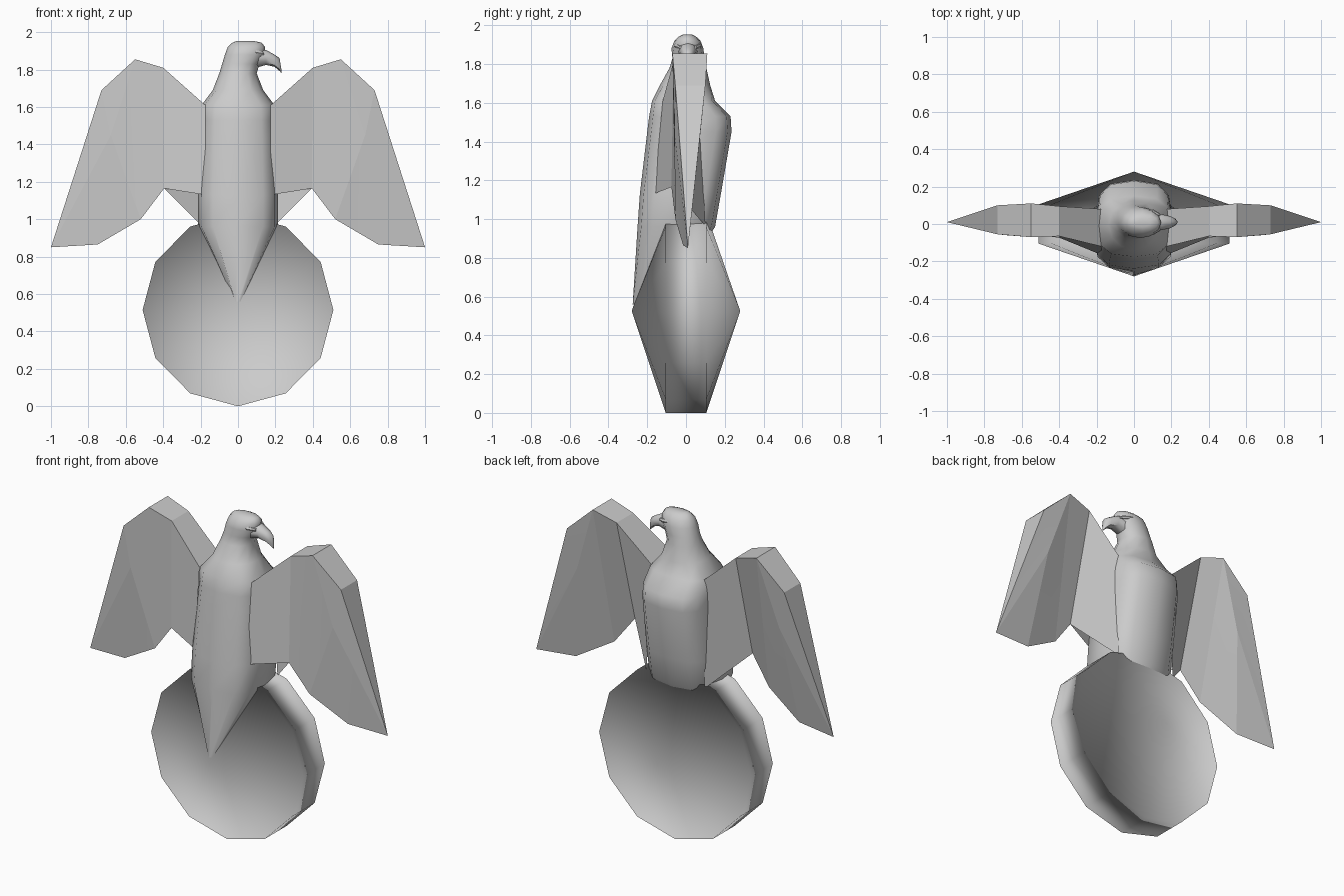
import bpy
import bmesh
from math import sin, cos, pi, radians

if "Cube" in bpy.data.objects:
    bpy.data.objects.remove(bpy.data.objects["Cube"])

stone = bpy.data.materials.new("stone grey")
stone.use_nodes = True
GREY = (0.6, 0.6, 0.6, 1)
stone.diffuse_color = GREY
stone.node_tree.nodes["Principled BSDF"].inputs["Base Color"].default_value = GREY


def finish(bm, name, angle, inward=()):
    """Turn a bmesh into a shaded object; angle None means fully smooth."""
    bmesh.ops.recalc_face_normals(bm, faces=bm.faces)
    if inward:
        bmesh.ops.reverse_faces(bm, faces=inward)
    mesh = bpy.data.meshes.new(name)
    bm.to_mesh(mesh)
    bm.free()
    mesh.materials.append(stone)
    obj = bpy.data.objects.new(name, mesh)
    bpy.context.collection.objects.link(obj)
    bpy.ops.object.select_all(action="DESELECT")
    obj.select_set(True)
    bpy.context.view_layer.objects.active = obj
    if angle is None:
        bpy.ops.object.shade_smooth()
    else:
        bpy.ops.object.shade_smooth_by_angle(angle=radians(angle))


def loft(name, rings, angle):
    """Skin a list of equal closed rings and cap both ends."""
    bm = bmesh.new()
    loops = [[bm.verts.new(p) for p in ring] for ring in rings]
    n = len(loops[0])
    for a, b in zip(loops, loops[1:]):
        for i in range(n):
            j = (i + 1) % n
            bm.faces.new((a[i], a[j], b[j], b[i]))
    bm.faces.new(loops[0])
    bm.faces.new(loops[-1])
    finish(bm, name, angle)


def rounded(t, power):
    """Point on a squared-off unit circle."""
    c, s = cos(t), sin(t)
    return (abs(c) ** power * (1 if c > 0 else -1),
            abs(s) ** power * (1 if s > 0 else -1))


# Twelve-sided orb: a shallow cone on each face; the reversed rim gives dished shading
bm = bmesh.new()
rims = []
for y in (-0.105, 0.105):
    rims.append([bm.verts.new((0.51 * sin(i * pi / 6), y, 0.515 - 0.515 * cos(i * pi / 6)))
                 for i in range(12)])
front, back = rims
hubs = [bm.verts.new((0, y, 0.525)) for y in (-0.28, 0.28)]
rim_faces = []
for i in range(12):
    j = (i + 1) % 12
    rim_faces.append(bm.faces.new((front[i], front[j], back[j], back[i])))
    for rim, hub in zip(rims, hubs):
        bm.faces.new((rim[i], rim[j], hub))
finish(bm, "orb", None, rim_faces)

# Body, neck and head: height, centre x, half width, front y, back y
levels = [
    (0.56, 0, 0.02, -0.275, -0.10),
    (0.96, 0, 0.215, -0.25, 0.15),
    (1.13, 0, 0.215, -0.238, 0.18),
    (1.45, 0, 0.205, -0.20, 0.235),
    (1.53, 0, 0.20, -0.19, 0.23),
    (1.61, 0, 0.195, -0.175, 0.15),
    (1.69, 0, 0.135, -0.135, 0.125),
    (1.78, 0, 0.10, -0.085, 0.105),
    (1.83, 0.015, 0.10, -0.07, 0.095),
    (1.88, 0.035, 0.105, -0.075, 0.09),
    (1.92, 0.045, 0.10, -0.06, 0.075),
    (1.943, 0.048, 0.08, -0.035, 0.05),
    (1.952, 0.04, 0.05, -0.015, 0.03),
]
rings = []
for z, cx, hw, yf, yb in levels:
    power = 0.68 if z < 1.65 else 0.95
    pts = [rounded(i * pi / 6, power) for i in range(12)]
    rings.append([(cx + hw * c, (yf + yb) / 2 + (yb - yf) / 2 * s, z) for c, s in pts])
loft("body_and_head", rings, 60)

# Hooked beak: x, bottom z, top z, half thickness
beak = [(0.08, 1.805, 1.92, 0.055), (0.15, 1.825, 1.905, 0.042),
        (0.195, 1.815, 1.88, 0.032), (0.222, 1.793, 1.862, 0.018),
        (0.232, 1.782, 1.80, 0.004)]
rings = []
for x, lo, hi, w in beak:
    pts = [rounded(i * pi / 4, 0.9) for i in range(8)]
    rings.append([(x, 0.01 + w * c, (lo + hi) / 2 + (hi - lo) / 2 * s) for c, s in pts])
loft("beak", rings, 50)

# Brow ridges over the eyes
for side, label in ((-1, "right"), (1, "left")):
    rings = []
    for x, y, z, r in ((0.05, 0.062, 1.90, 0.006), (0.10, 0.056, 1.892, 0.014),
                       (0.14, 0.038, 1.885, 0.008)):
        rings.append([(x, 0.01 + side * y + r * cos(k * pi / 3), z + r * sin(k * pi / 3))
                      for k in range(6)])
    loft("brow_" + label, rings, 50)

# Wings: leading edge has front and back points, trailing edge is sharp
pairs = {  # x, z, front y, back y
    "root": (0.175, 1.61, -0.12, 0.08),
    "wrist": (0.40, 1.81, -0.065, 0.095),
    "crest": (0.55, 1.855, -0.07, 0.11),
    "bend": (0.73, 1.69, -0.055, 0.10),
    "ridge": (0.68, 1.45, -0.06, 0.075),
}
singles = {"tip": (1.0, 0.01, 0.85), "outer": (0.75, -0.015, 0.865),
           "mid": (0.52, -0.055, 1.0), "inner": (0.395, -0.075, 1.165)}
panels = ["root wrist inner base", "wrist crest mid inner", "crest ridge mid",
          "crest bend ridge", "bend tip ridge", "ridge tip outer", "ridge outer mid"]
for side, label in ((-1, "right"), (1, "left")):
    bm = bmesh.new()
    sheets = ({}, {})
    for key, (x, z, yf, yb) in pairs.items():
        for sheet, y in zip(sheets, (yf, yb)):
            sheet[key] = bm.verts.new((side * x, y, z))
    for key, (x, y, z) in singles.items():
        sheets[0][key] = sheets[1][key] = bm.verts.new((side * x, y, z))
    f, b = sheets
    f["base"] = bm.verts.new((side * 0.175, -0.165, 1.13))
    b["base"] = bm.verts.new((side * 0.195, 0.10, 0.965))
    for sheet in sheets:
        for panel in panels:
            bm.faces.new([sheet[k] for k in panel.split()])
    edge = ["root", "wrist", "crest", "bend"]
    for p, q in zip(edge, edge[1:]):
        bm.faces.new((f[p], f[q], b[q], b[p]))
    bm.faces.new((f["bend"], f["tip"], b["bend"]))
    finish(bm, "wing_" + label, 3)
